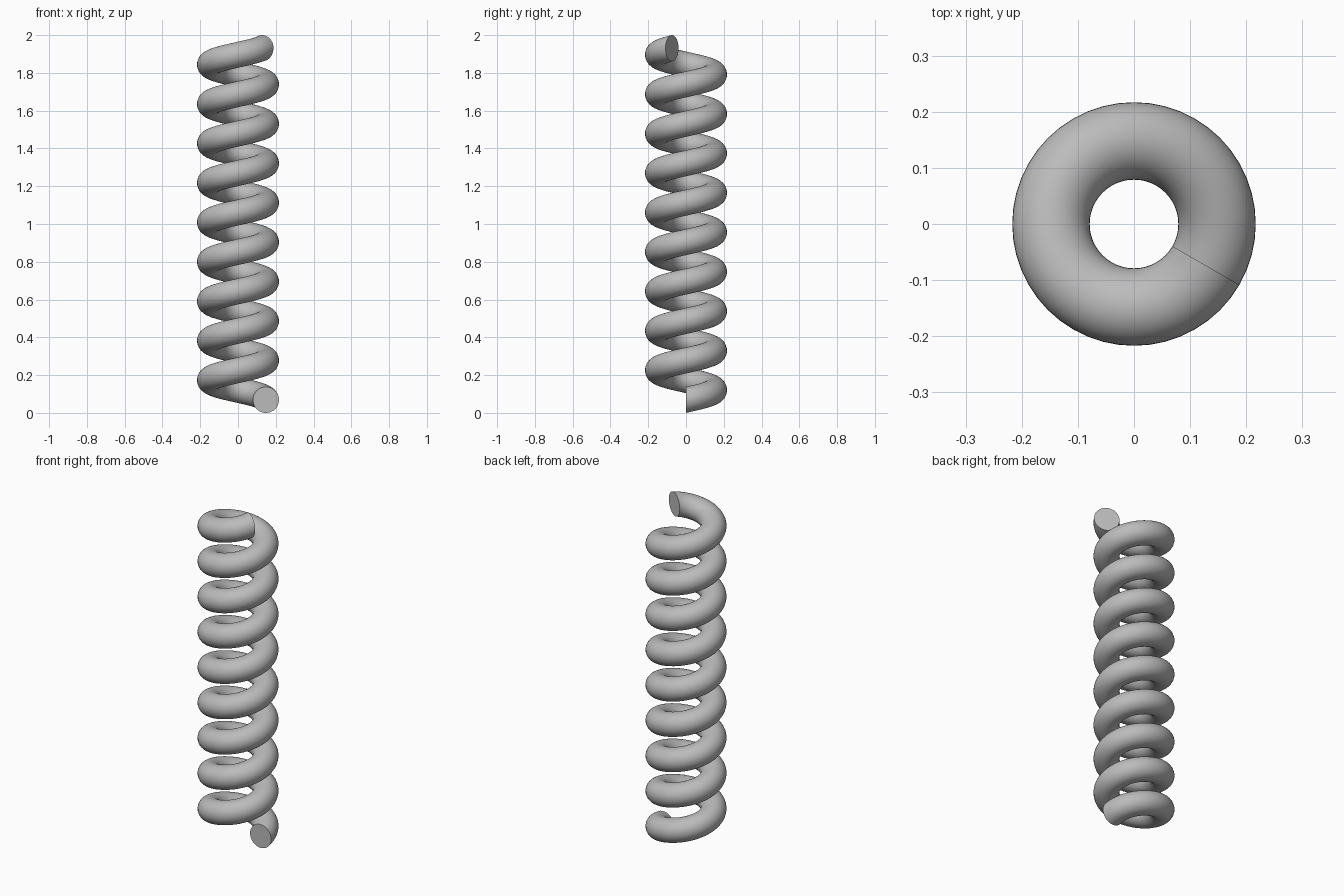
import bpy
import bmesh
import math
from mathutils import Matrix, Vector

cube = bpy.data.objects.get("Cube")
if cube:
    bpy.data.objects.remove(cube, do_unlink=True)

COIL_RADIUS = 0.148
WIRE_RADIUS = 0.069
TURNS = 8 + 11 / 12
STEPS = 12 * 4 * 9 - 4   # 48 steps per turn
RISE = 2 - 2 * WIRE_RADIUS

# Plain grey
grey = bpy.data.materials.new("grey")
grey.use_nodes = True
colour = (0.5, 0.5, 0.5, 1)
grey.diffuse_color = colour
grey.node_tree.nodes["Principled BSDF"].inputs["Base Color"].default_value = colour

# Coil: an upright circle swept up a helix
bm = bmesh.new()
place = Matrix.Translation((COIL_RADIUS, 0, WIRE_RADIUS)) @ Matrix.Rotation(math.pi / 2, 4, "X")
bmesh.ops.create_circle(bm, segments=40, radius=WIRE_RADIUS, matrix=place)
bmesh.ops.spin(bm, geom=bm.verts[:] + bm.edges[:], cent=(0, 0, 0), axis=(0, 0, 1),
               dvec=Vector((0, 0, RISE / STEPS)), angle=TURNS * math.tau,
               steps=STEPS, use_duplicate=False)

# Flat caps on both ends
bmesh.ops.holes_fill(bm, edges=[e for e in bm.edges if e.is_boundary], sides=0)
bmesh.ops.recalc_face_normals(bm, faces=bm.faces[:])

mesh = bpy.data.meshes.new("spring_coil")
bm.to_mesh(mesh)
bm.free()
mesh.materials.append(grey)
spring = bpy.data.objects.new("spring_coil", mesh)
bpy.context.collection.objects.link(spring)

bpy.ops.object.select_all(action="DESELECT")
spring.select_set(True)
bpy.context.view_layer.objects.active = spring
bpy.ops.object.shade_smooth_by_angle(angle=math.radians(40))
